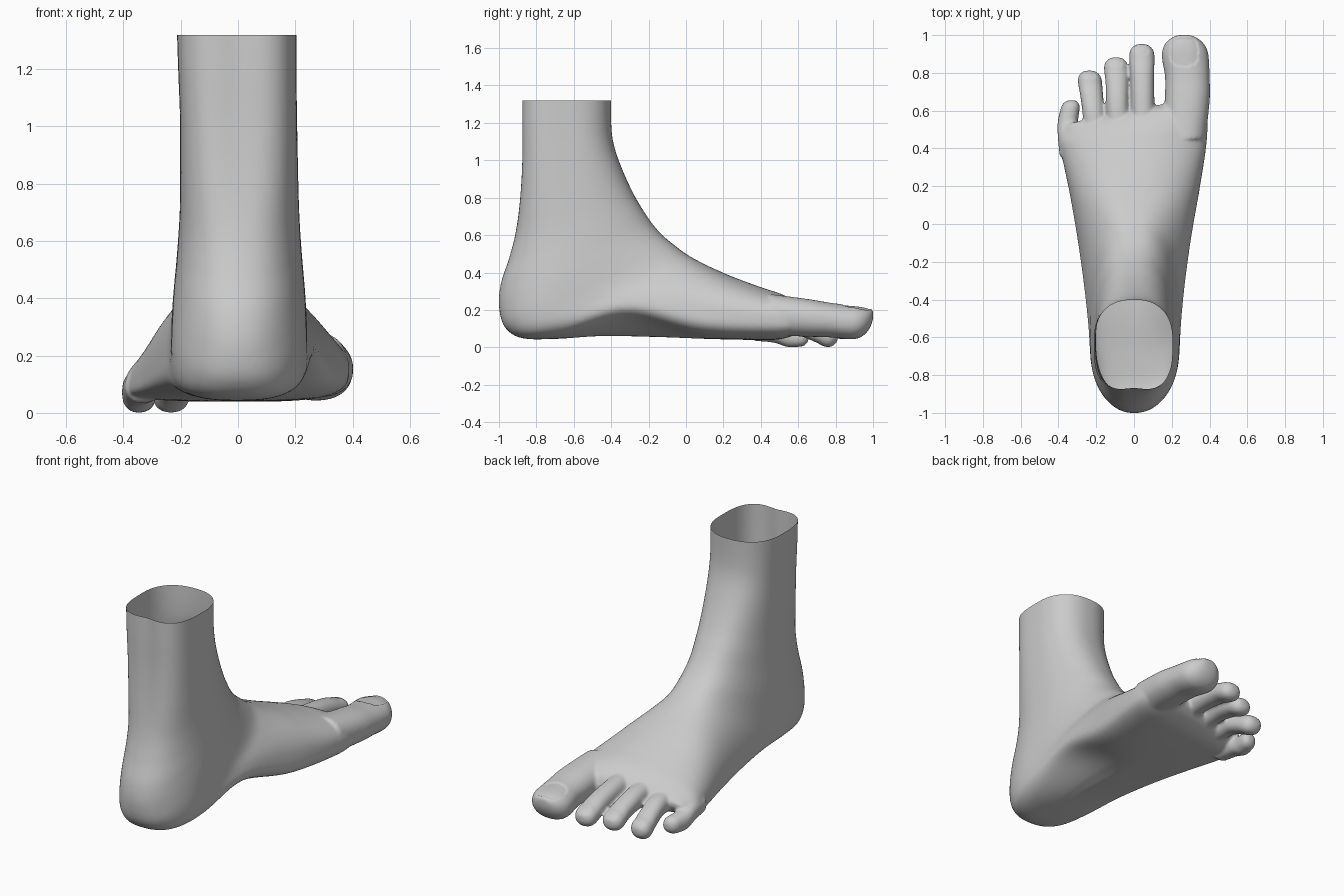
import bpy, bmesh, math
from mathutils import Vector

if "Cube" in bpy.data.objects:
    bpy.data.objects.remove(bpy.data.objects["Cube"])

N = 64          # points per ring


def spline(rows, u):
    """Catmull-Rom interpolation of table rows, u in 0..len-1."""
    i = min(int(u), len(rows) - 2)
    t = u - i
    p1, p2 = rows[i], rows[i + 1]
    p0 = rows[max(i - 1, 0)]
    p3 = rows[min(i + 2, len(rows) - 1)]
    return [b + 0.5 * t * (c - a + t * (2 * a - 5 * b + 4 * c - d + t * (3 * (b - c) + d - a)))
            for a, b, c, d in zip(p0, p1, p2, p3)]


def loft(bm, rings):
    """Skin closed rings and cap both ends."""
    loops = [[bm.verts.new(p) for p in ring] for ring in rings]
    for a, b in zip(loops, loops[1:]):
        for j in range(N):
            k = (j + 1) % N
            bm.faces.new((a[j], a[k], b[k], b[j]))
    bm.faces.new(loops[0])
    bm.faces.new(loops[-1])


def spow(v, e):
    return math.copysign(abs(v) ** e, v)


def ramp(v, a, b):
    t = min(max((v - a) / (b - a), 0), 1)
    return t * t * (3 - 2 * t)


# Sections fanning from leg to forefoot:
# front y, front z, back y, back z, left width, right width, widest height left / right
SECTIONS = [
    (-.40, 1.42, -.88, 1.42, .216, .204, .55, .55),
    (-.40, 1.20, -.88, 1.20, .209, .204, .55, .55),
    (-.385, 1.08, -.88, 1.00, .203, .206, .55, .55),
    (-.34, .95, -.89, .80, .202, .209, .53, .53),
    (-.28, .82, -.91, .62, .203, .213, .5, .5),
    (-.23, .735, -.945, .48, .209, .219, .48, .48),
    (-.19, .675, -.99, .34, .217, .227, .46, .46),
    (-.15, .625, -1.0, .22, .226, .235, .42, .42),
    (-.11, .585, -.97, .11, .232, .24, .38, .38),
    (-.06, .545, -.88, .05, .235, .243, .34, .34),
    (0, .50, -.70, .045, .243, .25, .31, .32),
    (.06, .465, -.45, .06, .263, .27, .27, .34),
    (.14, .425, -.15, .055, .297, .304, .23, .36),
    (.25, .38, .12, .045, .337, .344, .19, .38),
    (.40, .325, .35, .04, .377, .38, .17, .42),
    (.50, .288, .48, .042, .398, .388, .18, .45),
    (.575, .235, .56, .07, .375, .36, .2, .45),
    (.605, .17, .60, .11, .34, .33, .4, .45),
]
SQUARE = [3.3, 3.3, 3.2, 2.9, 2.5, 2.3, 2.2, 2.2, 2.4, 2.7, 3, 3.2, 3.2, 3.2, 3.2, 3.2, 2.8, 2.4]


def body_ring(u):
    fy, fz, by, bz, wl, wr, ml, mr, n = spline([s + (q,) for s, q in zip(SECTIONS, SQUARE)], u)
    skew = 0.2 * min(max((u - 13) / 3, 0), 1)
    ring = []
    for j in range(N):
        a = 2 * math.pi * j / N
        c, s = math.cos(a), math.sin(a)
        e = 2 / ((2.35 + .25 * ramp(u, 6, 9) - .2 * ramp(u, 12, 14)) if s > 0 else n)
        x = spow(c, e)
        m = ml + (mr - ml) * (x + 1) / 2
        v = m + m * spow(s, e)
        if s > 0:                                 # forefoot falls towards the little toe
            v = m + (1 - m) * spow(s, e) * (1 - .3 * ramp(u, 12, 16) * ramp(-x, -.5, 1))
        if s < 0 and u < 4:                       # hollow at the back tendon
            v += 0.03 * (1 - u / 4) * math.exp(-(x / .3) ** 2)
        x *= wr if x > 0 else wl
        y, z = by + (fy - by) * v + skew * x, bz + (fz - bz) * v
        # raised arch along the inner sole
        z += .085 * math.exp(-((y + .3) / .27) ** 2) * ramp(x, -.02, .24) * (1 - ramp(z, .08, .4))
        ring.append((x, y, z))
    return ring


def toe(bm, rows, lift):
    """Toe from spine rows (x, y, z, half width, half height) with a rounded tip."""
    tip, r = rows[-1][1] + .003, rows[-1][3]
    rings, steps = [], 60
    for i in range(steps + 1):
        u = (len(rows) - 1) * math.sin(math.pi / 2 * i / steps)
        x, y, z, rx, rz = spline(rows, u)
        d = max(tip - y, 0)
        f = 1 if d > r else max((1 - (1 - d / r) ** 2.2) ** .47, .03)
        z += (1 - f) * lift
        rx += .004
        rings.append([(x + rx * f * spow(math.cos(2 * math.pi * j / N), .9), y,
                       z + rz * f * spow(math.sin(2 * math.pi * j / N), .9)) for j in range(N)])
    loft(bm, rings)


BIG = [(.265, .45, .175, .11, .11), (.282, .66, .157, .115, .1), (.282, .78, .145, .114, .092),
       (.272, .88, .135, .12, .092), (.265, 1.0, .135, .113, .085)]
SECOND = [(.05, .45, .17, .06, .085), (.046, .66, .165, .058, .068), (.044, .8, .145, .059, .06),
          (.042, .88, .12, .063, .058), (.04, .952, .11, .061, .056)]
THIRD = [(-.08, .45, .15, .06, .08), (-.088, .63, .15, .056, .063), (-.09, .75, .125, .057, .056),
         (-.095, .82, .1, .06, .055), (-.095, .882, .095, .058, .053)]
FOURTH = [(-.195, .4, .125, .06, .07), (-.213, .58, .125, .055, .06), (-.224, .68, .093, .057, .06),
          (-.233, .75, .061, .06, .06), (-.237, .812, .06, .058, .053)]
LITTLE = [(-.33, .36, .095, .06, .06), (-.346, .47, .085, .054, .06), (-.35, .54, .06, .05, .058),
          (-.34, .6, .055, .047, .053), (-.33, .655, .055, .042, .045)]

# Rough solid: leg, heel and forefoot plus five toes
bm = bmesh.new()
steps = 8 * (len(SECTIONS) - 1)
loft(bm, [body_ring(i / 8) for i in range(steps + 1)])
for rows, lift in ((BIG, .055), (SECOND, .01), (THIRD, 0), (FOURTH, 0), (LITTLE, 0)):
    toe(bm, rows, lift)
bmesh.ops.recalc_face_normals(bm, faces=bm.faces)
rough = bpy.data.meshes.new("rough_foot")
bm.to_mesh(rough)
bm.free()
foot = bpy.data.objects.new("foot", rough)
bpy.context.collection.objects.link(foot)

# Fuse into one skin and soften the joins
rm = foot.modifiers.new("fuse", 'REMESH')
rm.mode = 'VOXEL'
rm.voxel_size = 0.0085
sm = foot.modifiers.new("soften", 'SMOOTH')
sm.factor = 0.5
sm.iterations = 10
dg = bpy.context.evaluated_depsgraph_get()
skin = bpy.data.meshes.new_from_object(foot.evaluated_get(dg))
foot.modifiers.clear()
foot.data = skin
skin.name = "foot"

bm = bmesh.new()
bm.from_mesh(skin)
bm.normal_update()
# Nails: shallow recesses on the toe tops (x, y, half width, half length)
NAILS = [(.265, .91, .075, .075), (.041, .92, .036, .025), (-.095, .855, .032, .022),
         (-.236, .79, .03, .02)]
for v in bm.verts:
    for x, y, rx, ry in NAILS:
        d = (abs(v.co.x - x) / rx) ** 3 + (abs(v.co.y - y) / ry) ** 3
        if d < 1 and v.normal.z > 0.25:
            v.co.z -= 0.07 * rx
# Open the leg at the top
bmesh.ops.bisect_plane(bm, geom=bm.verts[:] + bm.edges[:] + bm.faces[:],
                       plane_co=Vector((0, 0, 1.32)), plane_no=Vector((0, 0, 1)), clear_outer=True)
for f in bm.faces:
    f.smooth = True
bm.to_mesh(skin)
bm.free()

grey = bpy.data.materials.new("plain grey")
grey.diffuse_color = (0.6, 0.6, 0.6, 1)
grey.use_nodes = True
grey.node_tree.nodes["Principled BSDF"].inputs["Base Color"].default_value = grey.diffuse_color
skin.materials.clear()
skin.materials.append(grey)
